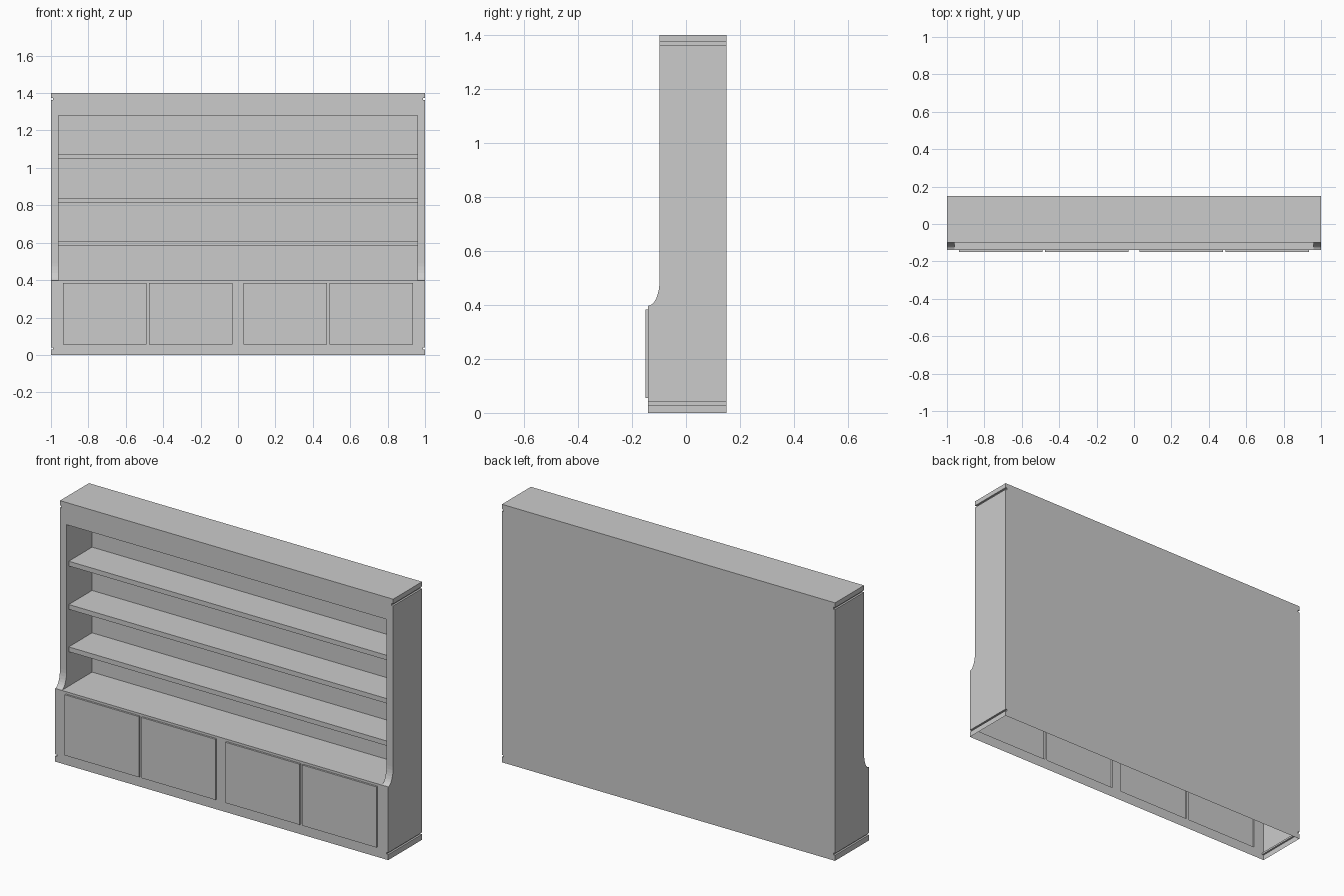
import bpy, bmesh, math
from mathutils import Vector

if "Cube" in bpy.data.objects:
    bpy.data.objects.remove(bpy.data.objects["Cube"])

BACK, LOW, UP, DOOR = 0.15, -0.14, -0.098, -0.15   # key y planes
COUNTER, LINTEL, TOP = 0.397, 1.28, 1.40           # key heights
INNER, RECESS = 0.96, 0.12                         # opening half width, recess back
DOOR_X = [(0.03, 0.475), (0.49, 0.936)]
DOOR_Z = (0.055, 0.384)


class Part:
    """Collects faces, each turned towards a given direction."""
    def __init__(self, name):
        self.name, self.bm = name, bmesh.new()

    def quad(self, pts, facing):
        f = self.bm.faces.new([self.bm.verts.new(p) for p in pts])
        f.normal_update()
        if f.normal.dot(Vector(facing)) < 0:
            f.normal_flip()

    def finish(self):
        bmesh.ops.remove_doubles(self.bm, verts=self.bm.verts, dist=1e-5)
        me = bpy.data.meshes.new(self.name)
        self.bm.to_mesh(me)
        self.bm.free()
        ob = bpy.data.objects.new(self.name, me)
        bpy.context.collection.objects.link(ob)
        return ob


# Side outline as rows of (height, front y, half width), with a groove near each end
rows = [(0, LOW, 1), (0.03, LOW, 1), (0.03, LOW, 0.99), (0.04, LOW, 0.99), (0.04, LOW, 1),
        (DOOR_Z[0], LOW, 1), (DOOR_Z[1], LOW, 1), (COUNTER, LOW, 1)]
for i in range(1, 9):
    t = math.radians(90) * i / 8
    rows.append((0.49 - (0.49 - COUNTER) * math.cos(t), LOW + (UP - LOW) * math.sin(t), 1))
rows += [(LINTEL, UP, 1), (1.363, UP, 1), (1.363, UP, 0.99), (1.374, UP, 0.99),
         (1.374, UP, 1), (TOP, UP, 1)]

# Carcass: thin open-bottomed shell with the shelf recess set into it
case = Part("cabinet_carcass")
for (z0, y0, w0), (z1, y1, w1) in zip(rows, rows[1:]):
    ledge = z0 == z1
    up = 1 if w1 < w0 else -1
    if (z0 > 1 and w0 < w1) or (z0 < 1 and w0 < w1):
        up = -1
    for s in (-1, 1):
        case.quad([(s*w0, y0, z0), (s*w0, BACK, z0), (s*w1, BACK, z1), (s*w1, y1, z1)],
                  (0, 0, up) if ledge else (s, 0, 0))
    if ledge:
        continue
    case.quad([(-w0, BACK, z0), (w0, BACK, z0), (w1, BACK, z1), (-w1, BACK, z1)], (0, 1, 0))

    # Front strips: solid rail, rail with door openings, or the two side stiles
    if z0 == DOOR_Z[0]:
        (a, b), (c, d) = DOOR_X
        spans = [(-1, -d), (-c, -b), (-a, a), (b, c), (d, 1)]
    elif COUNTER <= z0 < LINTEL:
        spans = [(-1, -INNER), (INNER, 1)]
        for s in (-1, 1):
            x = s * INNER
            case.quad([(x, y0, z0), (x, RECESS, z0), (x, RECESS, z1), (x, y1, z1)], (-s, 0, 0))
    else:
        spans = [(-w0, w0)]
    for xa, xb in spans:
        case.quad([(xa, y0, z0), (xb, y0, z0), (xb, y1, z1), (xa, y1, z1)], (0, -1, 0.01))

# Top board, counter, recess ceiling and recess back
for w, ya, yb, z, n in [(1, UP, BACK, TOP, 1), (INNER, LOW, RECESS, COUNTER, 1),
                        (INNER, UP, RECESS, LINTEL, -1)]:
    case.quad([(-w, ya, z), (w, ya, z), (w, yb, z), (-w, yb, z)], (0, 0, n))
case.quad([(-INNER, RECESS, COUNTER), (INNER, RECESS, COUNTER),
           (INNER, RECESS, LINTEL), (-INNER, RECESS, LINTEL)], (0, -1, 0))
case.finish()

# Doors: raised panels, hollow behind
for side, s in (("left", -1), ("right", 1)):
    for place, (xa, xb) in zip(("inner", "outer"), DOOR_X):
        door = Part(f"{side}_{place}_door")
        z0, z1 = DOOR_Z
        xa, xb = sorted((s * xa, s * xb))
        ring = [(xa, z0), (xb, z0), (xb, z1), (xa, z1)]
        door.quad([(x, DOOR, z) for x, z in ring], (0, -1, 0))
        for i, (p, q) in enumerate(zip(ring, ring[1:] + ring[:1])):
            door.quad([(p[0], LOW, p[1]), (q[0], LOW, q[1]),
                       (q[0], DOOR, q[1]), (p[0], DOOR, p[1])],
                      [(0, 0, -1), (1, 0, 0), (0, 0, 1), (-1, 0, 0)][i])
        door.finish()

# Shelves
for i, z in enumerate((0.597, 0.827, 1.062)):
    shelf = Part(f"shelf_{i + 1}")
    bmesh.ops.create_cube(shelf.bm, size=1)
    ya, yb = -0.08, RECESS
    for v in shelf.bm.verts:
        v.co = (v.co.x * 2 * INNER, (ya + yb) / 2 + v.co.y * (yb - ya), z + v.co.z * 0.026)
    shelf.finish()
